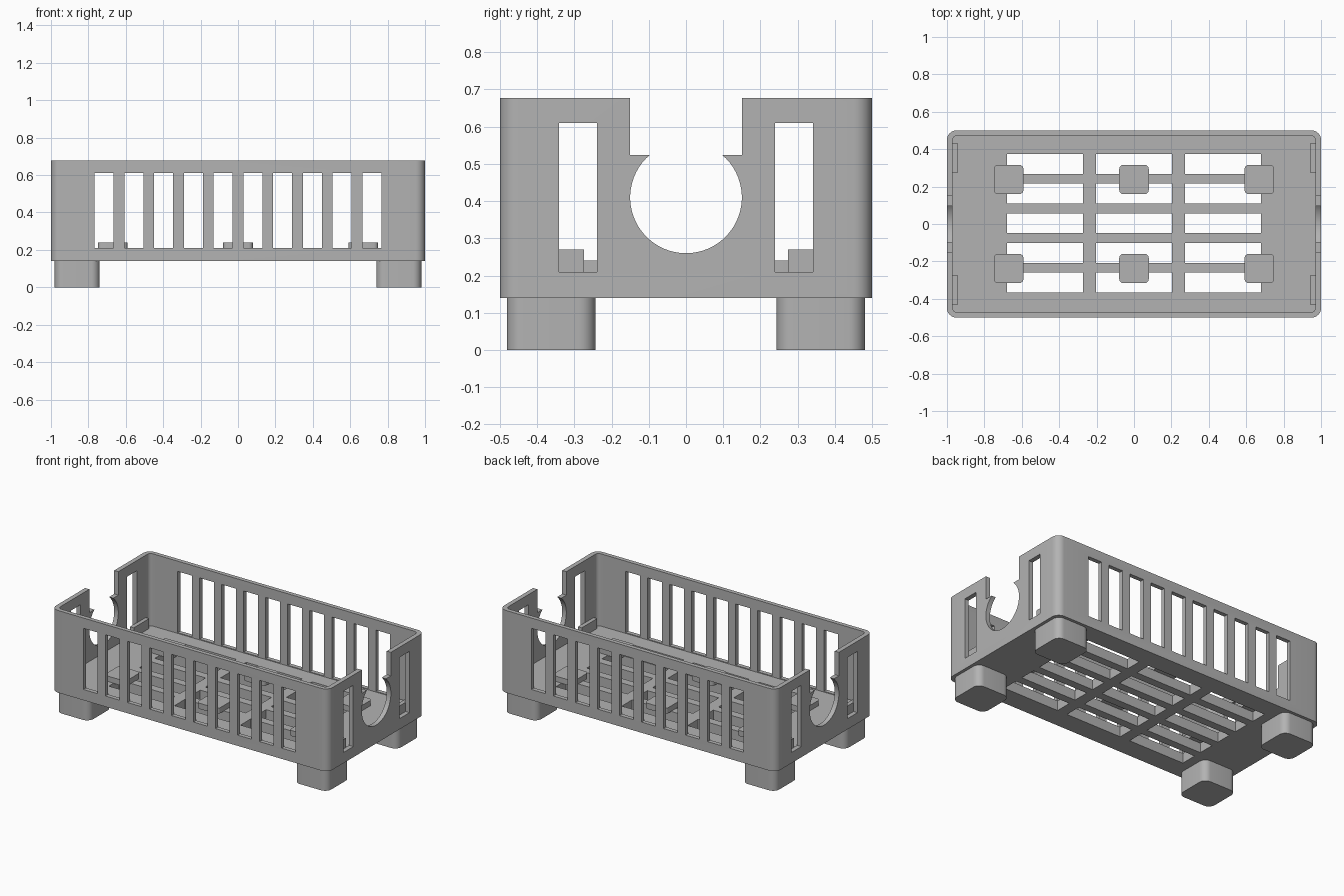
import bpy, bmesh, math

if "Cube" in bpy.data.objects:
    bpy.data.objects.remove(bpy.data.objects["Cube"])

grey = bpy.data.materials.new("grey plastic")
grey.diffuse_color = (0.45, 0.45, 0.45, 1)
grey.use_nodes = True
grey.node_tree.nodes["Principled BSDF"].inputs["Base Color"].default_value = grey.diffuse_color

WALL_TOP, BASE, FLOOR = 0.677, 0.14, 0.205


def rounded_rect(cx, cy, w, d, r, seg=8):
    """Corner-rounded rectangle outline, counter-clockwise."""
    pts = []
    for i, (sx, sy) in enumerate([(1, 1), (-1, 1), (-1, -1), (1, -1)]):
        for k in range(seg + 1):
            a = math.pi / 2 * (i + k / seg)
            pts.append((cx + sx * (w / 2 - r) + r * math.cos(a),
                        cy + sy * (d / 2 - r) + r * math.sin(a)))
    return pts


def prism(bm, pts, lo, hi, axis="z"):
    """Extrude a 2D outline along z, or a (y, z) outline along x."""
    place = (lambda p, h: (p[0], p[1], h)) if axis == "z" else (lambda p, h: (h, p[0], p[1]))
    a = [bm.verts.new(place(p, lo)) for p in pts]
    b = [bm.verts.new(place(p, hi)) for p in pts]
    n = len(pts)
    bm.faces.new(a[::-1])
    bm.faces.new(b)
    for i in range(n):
        bm.faces.new((a[i], a[(i + 1) % n], b[(i + 1) % n], b[i]))


def box(bm, x0, x1, y0, y1, z0, z1):
    prism(bm, [(x0, y0), (x1, y0), (x1, y1), (x0, y1)], z0, z1)


def finish(bm, name):
    bmesh.ops.recalc_face_normals(bm, faces=bm.faces[:])
    me = bpy.data.meshes.new(name)
    bm.to_mesh(me)
    bm.free()
    me.materials.append(grey)
    ob = bpy.data.objects.new(name, me)
    bpy.context.collection.objects.link(ob)
    return ob


def smooth(ob):
    bpy.ops.object.select_all(action="DESELECT")
    ob.select_set(True)
    bpy.context.view_layer.objects.active = ob
    bpy.ops.object.shade_smooth_by_angle(angle=math.radians(30))


def cut(ob, bm):
    """Subtract the cutter mesh from ob and discard it."""
    cutter = finish(bm, "cutter")
    cutter.hide_render = True
    mod = ob.modifiers.new("cut", "BOOLEAN")
    mod.operation, mod.solver, mod.object = "DIFFERENCE", "EXACT", cutter
    bpy.ops.object.select_all(action="DESELECT")
    ob.select_set(True)
    bpy.context.view_layer.objects.active = ob
    bpy.ops.object.modifier_apply(modifier=mod.name)
    bpy.data.objects.remove(cutter)


# Open tray with rounded corners
bm = bmesh.new()
prism(bm, rounded_rect(0, 0, 2, 1, 0.05), BASE, WALL_TOP)
tray = finish(bm, "tray")
bm = bmesh.new()
prism(bm, rounded_rect(0, 0, 1.94, 0.945, 0.025), FLOOR, 0.9)
cut(tray, bm)

# Vertical vent slots through both long walls
bm = bmesh.new()
for i in range(10):
    x = -0.716 + i * 1.432 / 9
    box(bm, x - 0.051, x + 0.051, -0.7, 0.7, 0.21, 0.61)
cut(tray, bm)

# Tall slots beside the opening in both end walls
bm = bmesh.new()
for s in (-1, 1):
    box(bm, -1.2, 1.2, s * 0.29 - 0.051, s * 0.29 + 0.051, 0.21, 0.61)
cut(tray, bm)

# Keyhole opening in both end walls: round bottom, square top
R, CZ, NOTCH = 0.15, 0.41, 0.524
a0 = math.asin((NOTCH - CZ) / R)
n = 48
arc = [math.pi - a0 + (math.pi + 2 * a0) * k / n for k in range(n + 1)]
key = [(R * math.cos(a), CZ + R * math.sin(a)) for a in arc]
key += [(R, NOTCH), (R, 0.9), (-R, 0.9), (-R, NOTCH)]
bm = bmesh.new()
prism(bm, key, -1.2, 1.2, "x")
cut(tray, bm)

# Floor grille: three columns of five openings
bm = bmesh.new()
for x in (-0.476, 0, 0.476):
    for j in range(-2, 3):
        y = 0.004 + j * 0.1585
        box(bm, x - 0.202, x + 0.202, y - 0.053, y + 0.053, 0.05, 0.3)
cut(tray, bm)
smooth(tray)

# Corner feet
for sx in (-1, 1):
    for sy in (-1, 1):
        bm = bmesh.new()
        prism(bm, rounded_rect(sx * 0.86, sy * 0.362, 0.24, 0.238, 0.045), 0, BASE)
        smooth(finish(bm, "foot"))

# Rest pads on the floor bars
for x in (-0.67, 0, 0.67):
    for sy in (-1, 1):
        bm = bmesh.new()
        prism(bm, rounded_rect(x, sy * 0.238, 0.158, 0.156, 0.022, 4), FLOOR - 0.002, 0.24)
        smooth(finish(bm, "rest_pad"))

# End stops against the end walls
for sx in (-1, 1):
    for sy in (-1, 1):
        bm = bmesh.new()
        x0, x1 = sorted((sx * 0.945, sx * 0.972))
        y0, y1 = sorted((sy * 0.274, sy * 0.432))
        box(bm, x0, x1, y0, y1, FLOOR - 0.002, 0.27)
        finish(bm, "end_stop")
